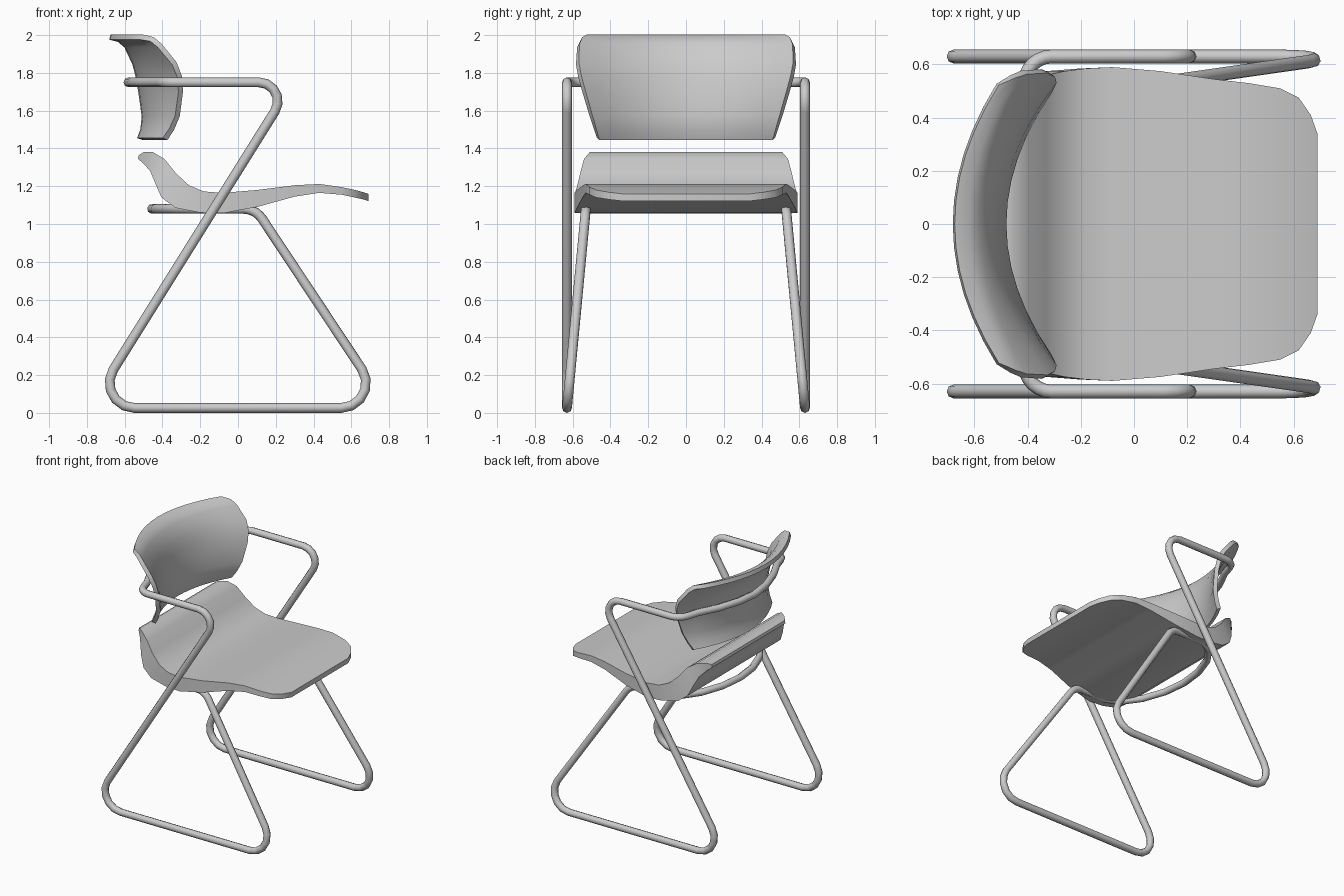
import bpy, math
from mathutils import Vector

if "Cube" in bpy.data.objects:
    bpy.data.objects.remove(bpy.data.objects["Cube"])


def add_mesh(name, verts, faces):
    me = bpy.data.meshes.new(name)
    me.from_pydata(verts, [], faces)
    ob = bpy.data.objects.new(name, me)
    bpy.context.collection.objects.link(ob)
    return ob


def smooth(ob, angle=40):
    bpy.ops.object.select_all(action='DESELECT')
    ob.select_set(True)
    bpy.context.view_layer.objects.active = ob
    bpy.ops.object.shade_smooth_by_angle(angle=math.radians(angle))


def fillet(prev, corner, nxt, r, segs=5):
    """Round a path corner with an arc of radius r."""
    a, b = (prev - corner).normalized(), (nxt - corner).normalized()
    half = a.angle(b) / 2
    t = r / math.tan(half)
    center = corner + (a + b).normalized() * (r / math.sin(half))
    p, q = corner + a * t - center, corner + b * t - center
    ang = p.angle(q)
    return [center + (p * math.sin((1 - i / segs) * ang) + q * math.sin(i / segs * ang)) / math.sin(ang)
            for i in range(segs + 1)]


# Tubular frame: one closed loop, half path (x, y, z, corner radius) then mirrored
half_path = [
    (-0.580, 0.00, 1.75, 0), (-0.560, 0.16, 1.75, 0), (-0.505, 0.33, 1.75, 0),
    (-0.430, 0.48, 1.75, 0), (-0.385, 0.63, 1.75, 0.10),   # bar behind the backrest
    (0.291, 0.63, 1.75, 0.10),                              # armrest front
    (-0.787, 0.63, 0.026, 0.133), (0.792, 0.63, 0.026, 0.133),  # floor runner
    (0.093, 0.53, 1.08, 0.12),                              # top of front leg
    (-0.18, 0.53, 1.08, 0), (-0.29, 0.47, 1.08, 0), (-0.375, 0.35, 1.08, 0),
    (-0.435, 0.18, 1.08, 0), (-0.455, 0.00, 1.08, 0),       # hoop under the seat
]
corners = half_path + [(x, -y, z, r) for x, y, z, r in half_path[-2:0:-1]]
path = []
n = len(corners)
for i, c in enumerate(corners):
    p = Vector(c[:3])
    if c[3]:
        path += fillet(Vector(corners[i - 1][:3]), p, Vector(corners[(i + 1) % n][:3]), c[3])
    else:
        path.append(p)

cu = bpy.data.curves.new("tube_frame", 'CURVE')
cu.dimensions = '3D'
cu.bevel_depth = 0.026
cu.bevel_resolution = 2
sp = cu.splines.new('POLY')
sp.points.add(len(path) - 1)
for pt, co in zip(sp.points, path):
    pt.co = (*co, 1)
sp.use_cyclic_u = True
frame = bpy.data.objects.new("tube_frame", cu)
bpy.context.collection.objects.link(frame)
bpy.context.view_layer.objects.active = frame
frame.select_set(True)
bpy.ops.object.convert(target='MESH')
smooth(bpy.context.view_layer.objects.active, 50)

# Seat: side profile stations (top x, top z, bottom x, bottom z, half width)
stations = [
    (-0.525, 1.365, -0.530, 1.345, 0.440), (-0.500, 1.380, -0.500, 1.320, 0.470),
    (-0.450, 1.380, -0.465, 1.280, 0.510), (-0.390, 1.345, -0.440, 1.220, 0.540),
    (-0.330, 1.270, -0.405, 1.140, 0.560), (-0.260, 1.205, -0.330, 1.085, 0.575),
    (-0.180, 1.172, -0.200, 1.060, 0.585), (-0.080, 1.165, -0.080, 1.057, 0.590),
    (0.100, 1.180, 0.100, 1.090, 0.575), (0.300, 1.205, 0.300, 1.145, 0.545),
    (0.430, 1.212, 0.430, 1.165, 0.530), (0.550, 1.195, 0.550, 1.155, 0.510),
    (0.620, 1.180, 0.620, 1.140, 0.475), (0.665, 1.168, 0.665, 1.130, 0.410),
    (0.690, 1.160, 0.690, 1.122, 0.340),
]
verts, faces = [], []
for tx, tz, bx, bz, w in stations:
    verts += [(tx, -w, tz), (tx, w, tz), (bx, w, bz), (bx, -w, bz)]
for i in range(len(stations) - 1):
    for j in range(4):
        a, b = i * 4 + j, i * 4 + (j + 1) % 4
        faces.append((a, a + 4, b + 4, b))
last = len(verts) - 4
faces += [(0, 1, 2, 3), (last + 3, last + 2, last + 1, last)]
smooth(add_mesh("seat", verts, faces))

# Backrest: rows (z, centre x, sideways curvature, half width), thickened
rows = [
    (1.990, -0.678, 0.60, 0.525), (1.978, -0.630, 0.57, 0.555), (1.945, -0.590, 0.54, 0.570),
    (1.850, -0.545, 0.63, 0.575), (1.780, -0.527, 0.69, 0.562), (1.700, -0.513, 0.72, 0.540),
    (1.570, -0.495, 0.69, 0.502), (1.500, -0.502, 0.65, 0.480), (1.450, -0.520, 0.62, 0.465),
]
cols = 13
verts, faces = [], []
for z, xc, k, w in rows:
    for j in range(cols):
        y = w * (2 * j / (cols - 1) - 1)
        verts.append((xc + k * y * y, y, z))
for i in range(len(rows) - 1):
    for j in range(cols - 1):
        a = i * cols + j
        faces.append((a, a + cols, a + cols + 1, a + 1))
back = add_mesh("backrest", verts, faces)
smooth(back)
mod = back.modifiers.new("thickness", 'SOLIDIFY')
mod.thickness = 0.03
mod.offset = 0
bpy.context.view_layer.objects.active = back
bpy.ops.object.modifier_apply(modifier=mod.name)
smooth(back)
